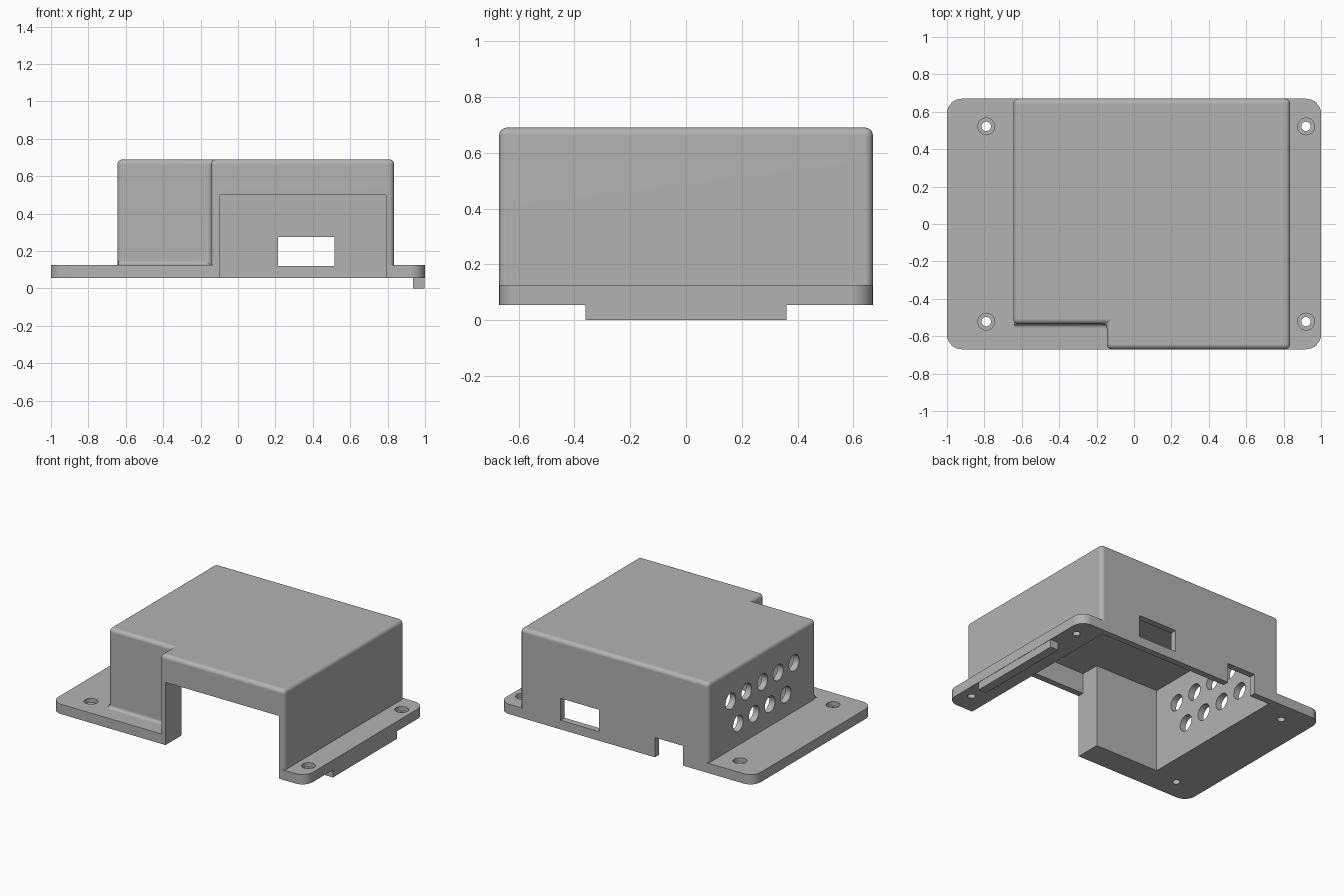
import bpy, bmesh, math
from mathutils import Matrix, Vector

if "Cube" in bpy.data.objects:
    bpy.data.objects.remove(bpy.data.objects["Cube"])

grey = bpy.data.materials.new("plain grey plastic")
grey.use_nodes = True
grey.diffuse_color = (0.45, 0.45, 0.45, 1)
grey.node_tree.nodes["Principled BSDF"].inputs["Base Color"].default_value = (0.45, 0.45, 0.45, 1)

BOTTOM, PLATE_TOP, ROOF = 0.055, 0.125, 0.69
HALF_DEPTH, WALL = 0.67, 0.045


def finish(name, bm):
    bmesh.ops.recalc_face_normals(bm, faces=bm.faces)
    mesh = bpy.data.meshes.new(name)
    bm.to_mesh(mesh)
    bm.free()
    mesh.materials.append(grey)
    obj = bpy.data.objects.new(name, mesh)
    bpy.context.collection.objects.link(obj)
    return obj


def prism(points, low, high):
    """Extrude an outline in the ground plane from low to high."""
    bm = bmesh.new()
    face = bm.faces.new([bm.verts.new((x, y, low)) for x, y in points])
    new = bmesh.ops.extrude_face_region(bm, geom=[face])["geom"]
    bmesh.ops.translate(bm, vec=(0, 0, high - low),
                        verts=[v for v in new if isinstance(v, bmesh.types.BMVert)])
    bmesh.ops.recalc_face_normals(bm, faces=bm.faces)
    return bm


def box(name, x, y, z):
    return finish(name, prism([(x[0], y[0]), (x[1], y[0]), (x[1], y[1]), (x[0], y[1])], *z))


def round_edges(bm, keep, radius, segments):
    edges = [e for e in bm.edges if keep(*[v.co for v in e.verts])]
    bmesh.ops.bevel(bm, geom=edges, offset=radius, segments=segments,
                    profile=0.5, affect='EDGES', clamp_overlap=True)


def cylinder(name, center, radius, length, axis='Z', sides=32):
    bm = bmesh.new()
    turn = Matrix.Rotation(math.pi / 2, 4, 'Y') if axis == 'X' else Matrix()
    bmesh.ops.create_cone(bm, cap_ends=True, segments=sides, radius1=radius, radius2=radius,
                          depth=length, matrix=Matrix.Translation(Vector(center)) @ turn)
    return finish(name, bm)


def combine(target, other, operation):
    mod = target.modifiers.new(operation.lower(), 'BOOLEAN')
    mod.operation, mod.solver, mod.object = operation, 'EXACT', other
    bpy.context.view_layer.objects.active = target
    bpy.ops.object.modifier_apply(modifier=mod.name)
    bpy.data.objects.remove(other)


def footprint(inset):
    """Stepped outline of the housing, moved inward by inset."""
    left, right, step = -0.645 + inset, 0.835 - inset, -0.145 + inset
    front, back, recess = -HALF_DEPTH + inset, HALF_DEPTH - inset, -0.535 + inset
    return [(left, recess), (step, recess), (step, front),
            (right, front), (right, back), (left, back)]


# Mounting plate with rounded corners
plate = prism([(-1, -HALF_DEPTH), (1, -HALF_DEPTH), (1, HALF_DEPTH), (-1, HALF_DEPTH)],
              BOTTOM, PLATE_TOP)
round_edges(plate, lambda a, b: abs(a.z - b.z) > 0.01, 0.08, 8)
case = finish("ventilated_case", plate)

# Housing with rounded walls and roof
housing = prism(footprint(0), BOTTOM, ROOF)
round_edges(housing, lambda a, b: max(a.z, b.z) > ROOF - 0.01, 0.028, 6)
combine(case, finish("housing", housing), 'UNION')

# Small fillet where the recessed front wall meets the plate
r = 0.022
curve = [(-0.535 - r + r * math.sin(t), PLATE_TOP + r - r * math.cos(t))
         for t in [i * math.pi / 12 for i in range(7)]]
outline = curve + [(-0.52, PLATE_TOP + r), (-0.52, 0.11), (-0.535 - r, 0.11)]
bm = bmesh.new()
face = bm.faces.new([bm.verts.new((-0.64, y, z)) for y, z in outline])
moved = bmesh.ops.extrude_face_region(bm, geom=[face])["geom"]
bmesh.ops.translate(bm, vec=(0.51, 0, 0),
                    verts=[v for v in moved if isinstance(v, bmesh.types.BMVert)])
combine(case, finish("wall_fillet", bm), 'UNION')

# Hollow interior, open below
combine(case, finish("interior", prism(footprint(WALL), -0.1, ROOF - WALL)), 'DIFFERENCE')

# Front opening, back window and back cable notch
for name, x, y, z in [
        ("front_opening", (-0.10, 0.79), (-0.8, -0.6), (-0.1, 0.5)),
        ("back_window", (0.215, 0.515), (0.6, 0.8), (0.12, 0.275)),
        ("cable_notch", (-0.445, -0.225), (0.6, 0.8), (-0.1, 0.195))]:
    combine(case, box(name, x, y, z), 'DIFFERENCE')

# Counterbored screw holes
for x in (-0.79, 0.92):
    for y in (-0.522, 0.522):
        combine(case, cylinder("screw_hole", (x, y, 0.1), 0.025, 0.3), 'DIFFERENCE')
        combine(case, cylinder("screw_recess", (x, y, 0.2), 0.045, 0.21), 'DIFFERENCE')

# Two staggered rows of ventilation holes in one side wall
for count, first, z in ((5, 0.42, 0.47), (4, 0.335, 0.28)):
    for i in range(count):
        combine(case, cylinder("vent", (-0.62, first - 0.178 * i, z), 0.057, 0.2, 'X'),
                'DIFFERENCE')

# Locating tab under the plate edge
tab = box("locating_tab", (0.935, 0.998), (-0.36, 0.36), (0, BOTTOM))

# Smooth the rounded edges and keep the corners crisp
bpy.ops.object.select_all(action='DESELECT')
case.select_set(True)
bpy.context.view_layer.objects.active = case
bpy.ops.object.shade_smooth_by_angle(angle=math.radians(30))
normals = case.modifiers.new("clean normals", 'WEIGHTED_NORMAL')
normals.keep_sharp = True
